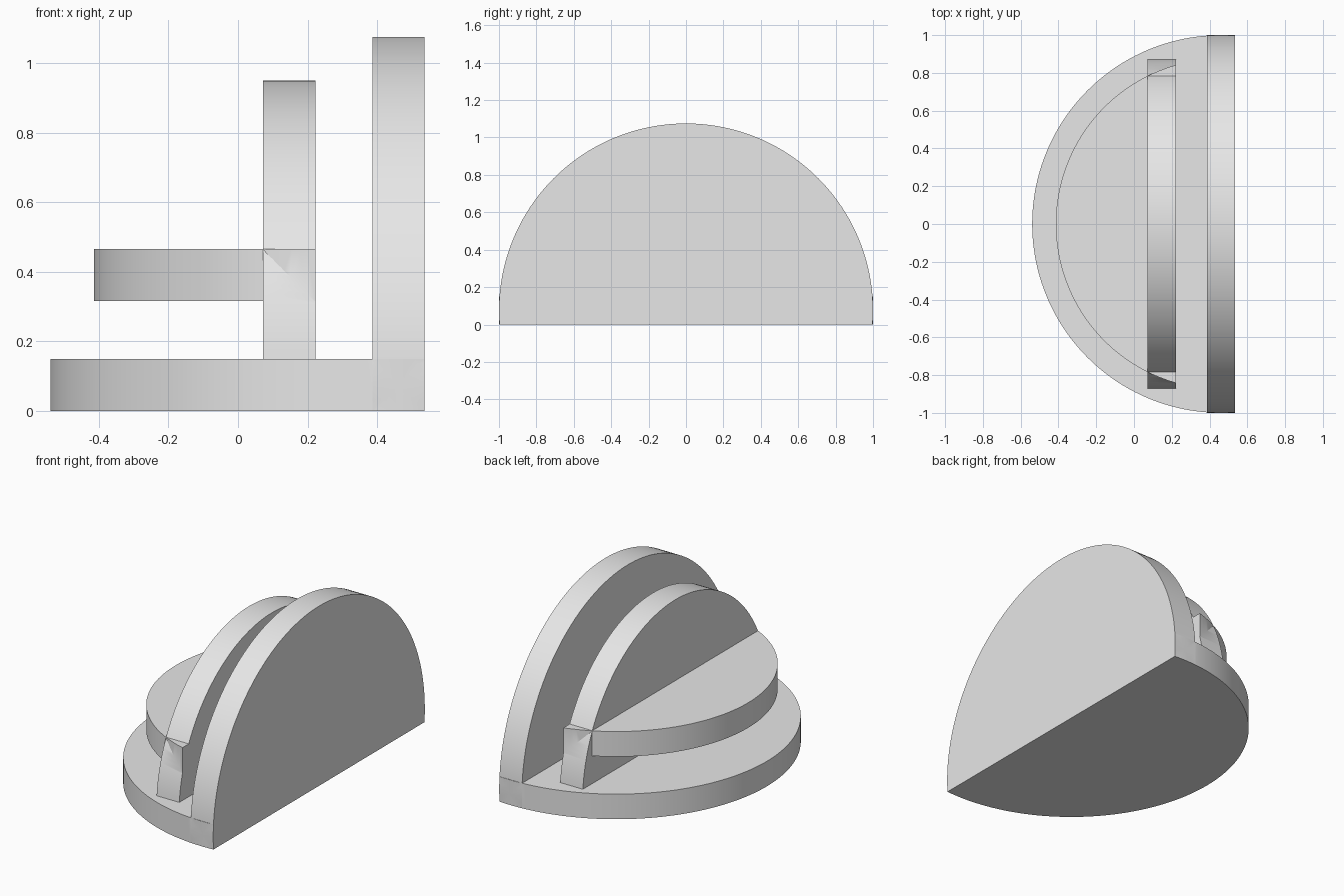
import bpy, bmesh, math

if "Cube" in bpy.data.objects:
    bpy.data.objects.remove(bpy.data.objects["Cube"])

T = 0.15                 # plate thickness
BACK = 0.536             # flat rear plane
CX, CZ = BACK - T / 2, T / 2   # shared arc centres
STEPS = 96

grey = bpy.data.materials.new("plain grey")
grey.diffuse_color = (0.8, 0.8, 0.8, 1)
grey.use_nodes = True
grey.node_tree.nodes["Principled BSDF"].inputs["Base Color"].default_value = grey.diffuse_color


def cut_disc(name, radius, chord, start, upright):
    """Disc plate cut by a chord; chord is the signed offset from the arc centre."""
    a0 = math.asin(chord / radius)
    bm = bmesh.new()
    ring = []
    for i in range(STEPS + 1):
        a = a0 + (math.pi - 2 * a0) * i / STEPS
        y, h = radius * math.cos(a), radius * math.sin(a)
        ring.append(bm.verts.new((start, y, CZ + h) if upright else (CX - h, y, start)))
    face = bm.faces.new(ring)
    out = bmesh.ops.extrude_face_region(bm, geom=[face])
    moved = [v for v in out["geom"] if isinstance(v, bmesh.types.BMVert)]
    bmesh.ops.translate(bm, verts=moved, vec=(T, 0, 0) if upright else (0, 0, T))
    bmesh.ops.recalc_face_normals(bm, faces=bm.faces)
    mesh = bpy.data.meshes.new(name)
    bm.to_mesh(mesh)
    bm.free()
    mesh.materials.append(grey)
    ob = bpy.data.objects.new(name, mesh)
    bpy.context.collection.objects.link(ob)
    return ob


def activate(ob):
    bpy.ops.object.select_all(action='DESELECT')
    ob.select_set(True)
    bpy.context.view_layer.objects.active = ob


def fuse(ob, other):
    activate(ob)
    mod = ob.modifiers.new("fuse", 'BOOLEAN')
    mod.operation, mod.solver, mod.object = 'UNION', 'EXACT', other
    bpy.ops.object.modifier_apply(modifier=mod.name)
    bpy.data.objects.remove(other)


# Outer pair: floor plate and tall rear plate
stand = cut_disc("outer_stand", 1.0, -T / 2, 0.0, False)
fuse(stand, cut_disc("rear_plate", 1.0, -T / 2, BACK - T, True))

# Inner pair: raised shelf and the upright plate carrying it
inner = cut_disc("inner_shelf_and_upright", 0.875, CX - 0.222, 0.316, False)
fuse(inner, cut_disc("inner_upright", 0.875, T / 2, 0.072, True))

for ob in (stand, inner):
    activate(ob)
    bpy.ops.object.shade_smooth_by_angle(angle=math.radians(30))
